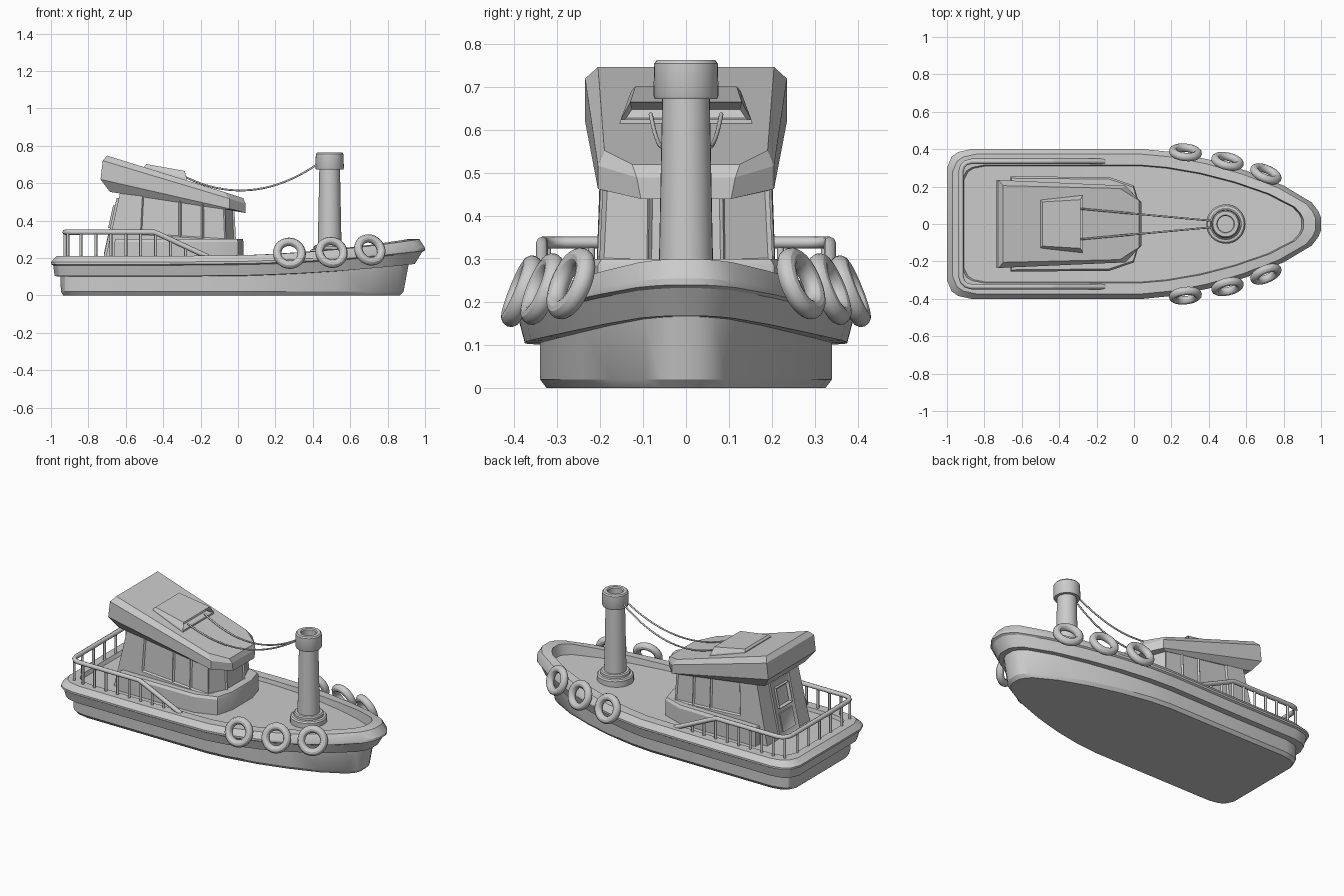
import bpy, bmesh, math
from mathutils import Vector

if "Cube" in bpy.data.objects:
    bpy.data.objects.remove(bpy.data.objects["Cube"])


def finish(name, bm, angle=30):
    bmesh.ops.recalc_face_normals(bm, faces=bm.faces[:])
    me = bpy.data.meshes.new(name)
    bm.to_mesh(me)
    bm.free()
    ob = bpy.data.objects.new(name, me)
    bpy.context.collection.objects.link(ob)
    bpy.ops.object.select_all(action='DESELECT')
    bpy.context.view_layer.objects.active = ob
    ob.select_set(True)
    bpy.ops.object.shade_smooth_by_angle(angle=math.radians(angle))
    return ob


def loft(rings):
    """Skin half rings (back to front, y > 0), mirrored over y, with quad caps."""
    bm = bmesh.new()
    loops = [[bm.verts.new(p) for p in r] +
             [bm.verts.new((x, -y, z)) for x, y, z in reversed(r)] for r in rings]
    n = len(loops[0])
    tiers = []
    for a, b in zip(loops, loops[1:]):
        tiers.append([bm.faces.new((a[i], a[(i + 1) % n], b[(i + 1) % n], b[i]))
                      for i in range(n)])
    for lp in (loops[0], loops[-1]):
        for i in range(n // 2 - 1):
            bm.faces.new((lp[i], lp[i + 1], lp[n - 2 - i], lp[n - 1 - i]))
    bmesh.ops.recalc_face_normals(bm, faces=bm.faces[:])
    return bm, tiers


def lathe(name, profile, centre, seg=32):
    bm = bmesh.new()
    vs = [bm.verts.new((r, 0, z)) for r, z in profile]
    es = [bm.edges.new(p) for p in zip(vs, vs[1:])]
    bmesh.ops.spin(bm, geom=vs + es, cent=(0, 0, 0), axis=(0, 0, 1),
                   angle=2 * math.pi, steps=seg)
    bmesh.ops.remove_doubles(bm, verts=bm.verts[:], dist=1e-5)
    bmesh.ops.translate(bm, verts=bm.verts[:], vec=centre)
    return finish(name, bm)


def tube(name, pts, radius):
    cu = bpy.data.curves.new(name, 'CURVE')
    cu.dimensions = '3D'
    cu.bevel_depth = radius
    cu.bevel_resolution = 2
    cu.use_fill_caps = True
    sp = cu.splines.new('POLY')
    sp.points.add(len(pts) - 1)
    for p, co in zip(sp.points, pts):
        p.co = (*co, 1)
    ob = bpy.data.objects.new(name, cu)
    bpy.context.collection.objects.link(ob)
    return ob


# Hull: one deck outline, rescaled for every level and lifted by the sheer
outline = [(-1, .3), (-.975, .36), (-.94, .385), (-.87, .4), (-.4, .4), (.05, .4),
           (.2, .385), (.4, .345), (.6, .285), (.8, .205), (.95, .115),
           (.985, .07), (1, .035)]


def sheer(x):
    return .09 * max(0, (x + .3) / 1.3) ** 2.2


def level(back, front, half, z, k):
    r = []
    for x, y in outline:
        px = (x + 1) / 2 * (front + back) - back
        r.append((px, y * half / .4, z + k * sheer(x)))
    return r


bm, _ = loft([level(.935, .865, .325, 0, 0), level(.947, .885, .34, .02, 0),
              level(.95, .915, .34, .115, .72)])
finish("lower_hull", bm)
bm, _ = loft([level(.945, .90, .335, .10, .72), level(.98, .945, .375, .103, .72),
              level(.988, .985, .39, .16, .8), level(1, 1, .4, .166, .82),
              level(1, 1, .4, .178, .85), level(.97, .97, .373, .21, 1),
              level(.92, .905, .315, .21, 1), level(.91, .895, .31, .188, .5)])
finish("bulwark_and_deck", bm)

# Cabin base
base = [(-.66, .255), (-.13, .25), (0, .205), (.03, .1)]
bm, _ = loft([[(x, y, .17) for x, y in base],
              [(x, y, .285) for x, y in base],
              [(x * .985 - .004, y * .96, .30) for x, y in base]])
finish("cabin_base", bm)

# Cabin walls with recessed windows
low = [(-.715, .212), (-.60, .212), (-.53, .212), (-.31, .212), (-.19, .212),
       (-.06, .208), (-.005, .09)]
top = [(-.625, .198), (-.57, .198), (-.51, .198), (-.31, .198), (-.19, .198),
       (-.07, .193), (-.02, .085)]


def wall(t, zoff=0):
    return [(a[0] + (b[0] - a[0]) * t, a[1] + (b[1] - a[1]) * t,
             .17 + (.475 - .165 * (b[0] + .02) - .17) * t + zoff)
            for a, b in zip(low, top)]


bm, tiers = loft([wall(0), wall(.4), wall(1)])
n = len(low)
panes = [f for i, f in enumerate(tiers[1]) if i in range(2, 2 * n - 3)]
bmesh.ops.inset_individual(bm, faces=panes, thickness=.011, depth=-.009)
finish("cabin_walls", bm)


# Aft door lying on the sloped back wall, with a framed window
def slab(name, half, z0, z1, proud, inset, depth):
    def xb(z):
        return -.715 + .09 * (z - .17) / .405
    bm = bmesh.new()
    v = [bm.verts.new((xb(z) - d, y, z)) for d in (proud, -.01)
         for y, z in ((-half, z0), (half, z0), (half, z1), (-half, z1))]
    outer = bm.faces.new(v[:4])
    bm.faces.new(v[4:][::-1])
    for i in range(4):
        j = (i + 1) % 4
        bm.faces.new((v[i], v[j], v[4 + j], v[4 + i]))
    bmesh.ops.recalc_face_normals(bm, faces=bm.faces[:])
    bmesh.ops.inset_individual(bm, faces=[outer], thickness=inset, depth=depth)
    finish(name, bm)


slab("door", .095, .19, .52, .012, .015, -.005)
slab("door_window", .062, .36, .48, .022, .016, -.014)
slab("door_panel", .062, .22, .33, .014, .01, -.004)

# Sloped wedge roof
bm, _ = loft([
    [(-.685, .20, .553), (-.06, .188, .458), (.025, .09, .445)],
    [(-.735, .235, .62), (-.045, .205, .463), (.04, .105, .44)],
    [(-.723, .235, .72), (-.045, .205, .517), (.04, .115, .49)],
    [(-.70, .205, .747), (-.075, .19, .553), (.028, .125, .52)]])
finish("roof", bm, 15)

# Roof vent with open front
bm, tiers = loft([
    [(-.50, .13, .665), (-.275, .157, .60)],
    [(-.50, .128, .69), (-.275, .152, .625)],
    [(-.49, .118, .702), (-.285, .13, .665)]])
bmesh.ops.inset_individual(bm, faces=[tiers[1][1]], thickness=.008, depth=-.04)
finish("roof_vent", bm, 15)

# Funnel with base flange, cap and hollow top
FX = .49
lathe("funnel_base", [(0, .19), (.105, .19), (.105, .238), (.098, .246), (.085, .248),
                      (.085, .262), (.078, .268), (0, .268)], (FX, 0, 0))
lathe("funnel_shaft", [(0, .24), (.064, .24), (.055, .69), (0, .69)], (FX, 0, 0))
lathe("funnel_cap", [(0, .672), (.072, .672), (.076, .68), (.074, .755), (.068, .763),
                     (.048, .763), (.043, .757), (.043, .70), (0, .70)], (FX, 0, 0))

# Sagging cables from vent to funnel
for side, s in (("left", 1), ("right", -1)):
    pts = []
    for i in range(21):
        t = i / 20
        sag = .43 * t * (1 - t)
        pts.append((-.29 + .72 * t, s * (.082 - .066 * t), .637 + .068 * t - sag))
    tube("cable_" + side, pts, .005)

# Stern railing
R, ZR = .014, .338
half = [(-.16, .335, .205), (-.42, .335, ZR - .012), (-.45, .335, ZR), (-.87, .335, ZR)]
half += [(-.87 - .055 * math.sin(a), .28 + .055 * math.cos(a), ZR)
         for a in (math.radians(d) for d in (30, 60, 90))]
tube("hand_rail", half + [(x, -y, z) for x, y, z in reversed(half)], R)
posts = [(-.925, y) for y in (-.22, -.11, 0, .11, .22)]
for x in (-.91, -.84, -.76, -.68, -.6, -.52, -.44, -.36, -.28):
    posts += [(x, s * (.322 if x < -.9 else .335)) for s in (1, -1)]
for i, (x, y) in enumerate(posts):
    h = ZR if x < -.43 else ZR - .51 * (x + .43)
    tube(f"rail_post_{i}", [(x, y, .19), (x, y, h)], .008)

# Ring fenders hanging along both bows
MAJ, MIN = .066, .0225
for k, (x, y, z, yaw) in enumerate([(.275, .383, .225, -6), (.50, .335, .23, -13),
                                    (.705, .268, .243, -23)]):
    for side, s in (("left", 1), ("right", -1)):
        ring = lathe(f"fender_{side}_{k}",
                     [(MAJ + MIN * math.cos(2 * math.pi * i / 12),
                       MIN * math.sin(2 * math.pi * i / 12)) for i in range(13)],
                     (0, 0, 0), 28)
        ring.location = (x, s * y, z)
        ring.rotation_euler = (s * math.radians(90 - 158 + 0), 0, s * math.radians(yaw))
